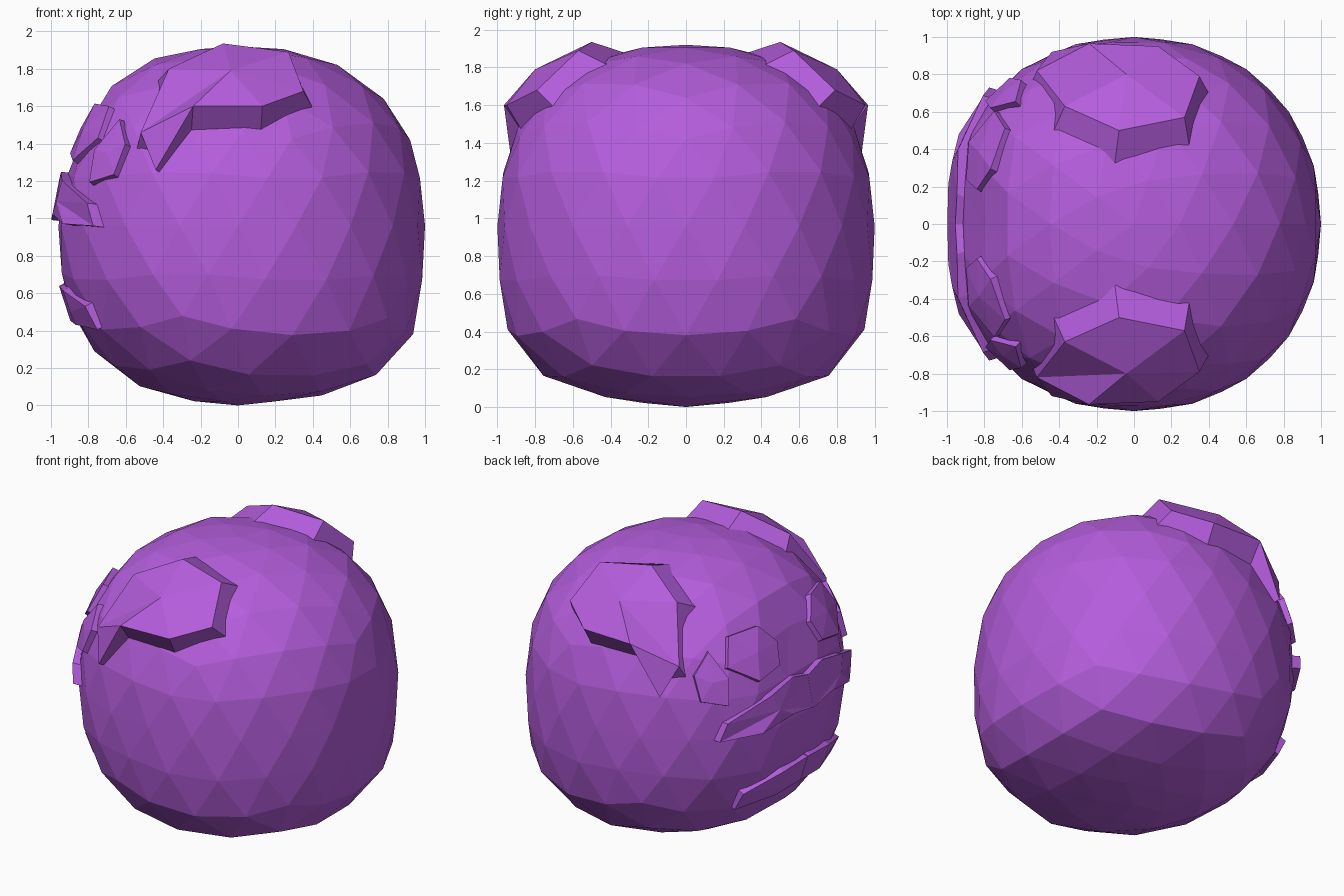
import bpy, bmesh, math
from mathutils import Vector

if "Cube" in bpy.data.objects:
    bpy.data.objects.remove(bpy.data.objects["Cube"])

CORE = Vector((0, 0, 0.96))
purple = bpy.data.materials.new("purple_skin")
purple.diffuse_color = (0.46, 0.11, 0.72, 1)
purple.use_nodes = True
purple.node_tree.nodes["Principled BSDF"].inputs["Base Color"].default_value = purple.diffuse_color


def finish(name, bm):
    bmesh.ops.recalc_face_normals(bm, faces=bm.faces)
    mesh = bpy.data.meshes.new(name)
    bm.to_mesh(mesh)
    bm.free()
    mesh.materials.append(purple)
    ob = bpy.data.objects.new(name, mesh)
    bpy.context.collection.objects.link(ob)
    return ob


def surface(d):
    """Point on the squarish ball in direction d."""
    rho = (abs(d.x) ** 2.15 + abs(d.y) ** 2.15) ** (1 / 2.15)
    p, half = (2.35, 0.96) if d.z > 0 else (3.5 - 1.4 * max(0, -d.x), 0.91)
    r = (rho ** p + abs(d.z / half) ** p) ** (-1 / p)
    pt = CORE + d * r
    if d.z < 0:  # shallow cone under the ball
        pt.z -= 0.05 * max(0, 1 - rho * r / 0.6)
    # flattened brow and mouth areas of the face, which looks along -x
    for z, depth in ((1.42, 0.09), (0.86, 0.03)):
        dist = (pt - Vector((-0.95, 0, z))).length
        pt.x += depth * math.exp(-(dist / 0.33) ** 2)
    return pt


def slab(name, outer, base, middle=None, tip=None):
    """Raised plate: outline fanned to a middle point, walls to the base."""
    bm = bmesh.new()
    top = [bm.verts.new(p) for p in outer]
    low = [bm.verts.new(p) for p in base]
    c = sum((Vector(p) for p in outer), Vector()) / len(outer)
    mid = bm.verts.new(middle or c)
    n = len(outer)
    for i in range(n):
        j = (i + 1) % n
        bm.faces.new((top[j], top[i], low[i], low[j]))
    ring = [v for i, v in enumerate(top) if i != tip]
    for a, b in zip(ring, ring[1:] + ring[:1]):
        bm.faces.new((a, b, mid))
    if tip is not None:
        bm.faces.new((top[tip - 1], top[tip], top[tip + 1]))
    return finish(name, bm)


def flip(points, s):
    return [Vector((x, y * s, z)) for x, y, z in points]


def lifted(points, h, shrink=1.0):
    """Move points onto the ball and lift them off it by h."""
    c = sum(points, Vector()) / len(points)
    out = []
    for p in points:
        d = (c + (p - c) * shrink - CORE).normalized()
        out.append(surface(d) + d * h)
    return out


# body: faceted ball with a flattened underside
bm = bmesh.new()
bmesh.ops.create_icosphere(bm, subdivisions=3, radius=1)
for v in bm.verts:
    v.co = surface(v.co.normalized())
finish("body", bm)

# ears: folded plates on both upper sides, each with a pointed front tail
ear_top = [(-0.08, 0.50, 1.935), (0.27, 0.57, 1.89), (0.35, 0.79, 1.68), (0.13, 0.95, 1.60),
           (-0.24, 0.965, 1.60), (-0.44, 0.92, 1.26), (-0.52, 0.82, 1.46), (-0.37, 0.63, 1.80)]
ear_base = [(-0.11, 0.27, 1.86), (0.30, 0.39, 1.80), (0.40, 0.70, 1.59), (0.12, 0.85, 1.43),
            (-0.25, 0.84, 1.45), (-0.38, 0.82, 1.22), (-0.57, 0.70, 1.24), (-0.46, 0.43, 1.70)]

# half-face parts: outline points near the ball, height above it
face = {
    "eye": (0.025, [(-0.83, 0.17, 1.44), (-0.75, 0.28, 1.58), (-0.65, 0.48, 1.56),
                    (-0.67, 0.54, 1.38), (-0.82, 0.40, 1.28), (-0.88, 0.22, 1.32)]),
    "upper_lip": (0.04, [(-1.0, -0.01, 1.20), (-0.94, 0.15, 1.23), (-0.87, 0.36, 1.18),
                         (-0.73, 0.62, 1.07), (-0.70, 0.66, 0.96), (-0.86, 0.44, 0.97),
                         (-0.96, 0.20, 1.02), (-1.0, -0.01, 0.99)]),
    "lower_lip": (0.025, [(-0.97, -0.01, 0.64), (-0.93, 0.25, 0.62), (-0.80, 0.52, 0.54),
                          (-0.76, 0.54, 0.40), (-0.89, 0.25, 0.42), (-0.91, -0.01, 0.45)]),
    "cheek": (0.025, [(-0.60, 0.62, 1.50), (-0.58, 0.74, 1.38), (-0.63, 0.74, 1.22),
                      (-0.75, 0.62, 1.18), (-0.72, 0.58, 1.34)]),
}

for side, s in (("left", 1), ("right", -1)):
    slab(side + "_ear", flip(ear_top, s), flip(ear_base, s), (-0.04, 0.80 * s, 1.79), tip=5)
    for part, (height, outline) in face.items():
        pts = flip(outline, s)
        slab(side + "_" + part, lifted(pts, height), lifted(pts, -0.04, 1.1),
             lifted([sum(pts, Vector()) / len(pts)], height)[0])
